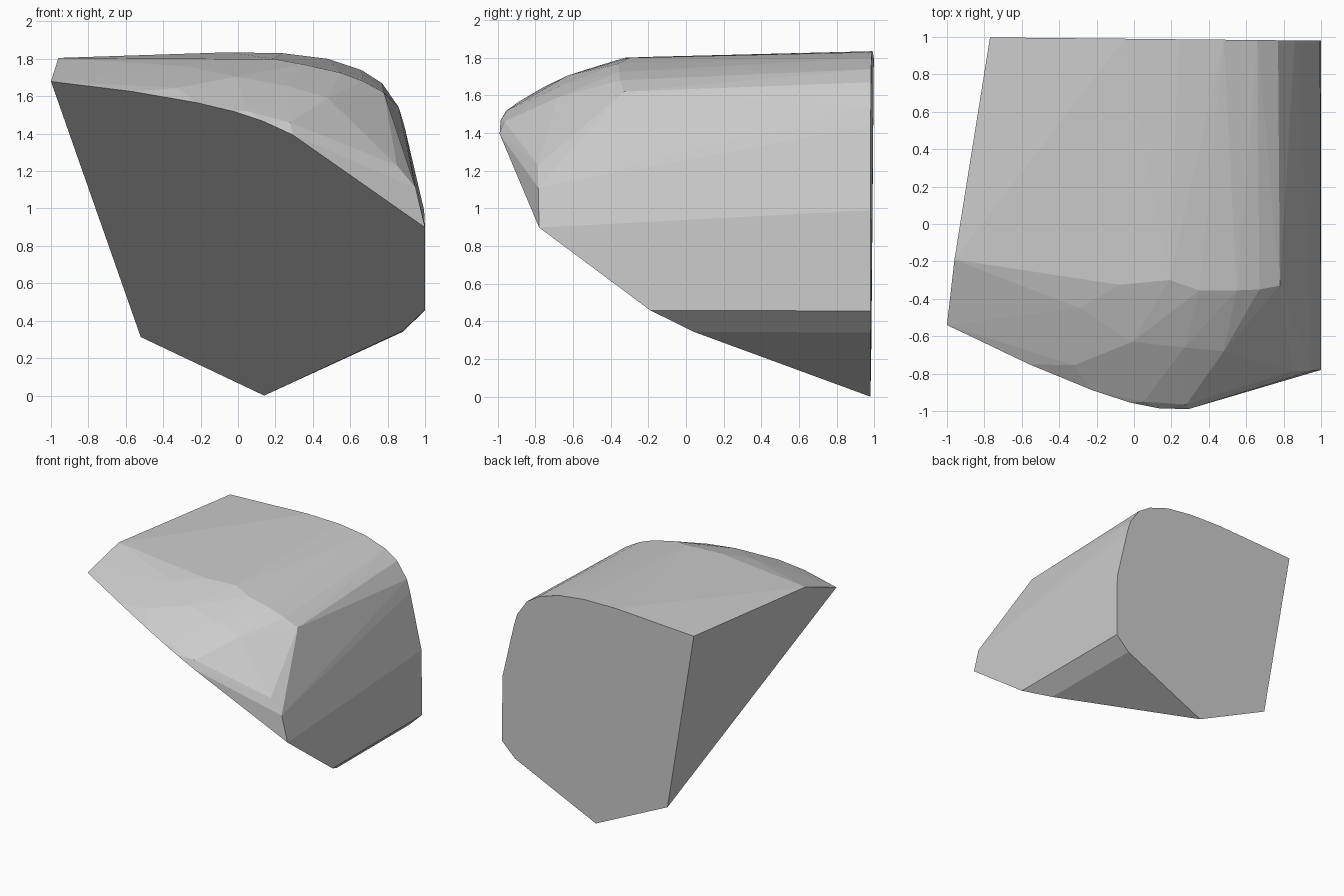
import bpy
import bmesh

if "Cube" in bpy.data.objects:
    bpy.data.objects.remove(bpy.data.objects["Cube"])

# One flat grey for the whole stone
grey = bpy.data.materials.new("stone grey")
grey.diffuse_color = (0.6, 0.6, 0.6, 1)
grey.use_nodes = True
grey.node_tree.nodes["Principled BSDF"].inputs["Base Color"].default_value = grey.diffuse_color


def under(x, y):
    """Point on the large slanted cut under the front."""
    return (x, y, 0.797 - 0.48 * x - 0.745 * y)


# Edge of the slanted underside cut
cut_edge = [under(x, y) for x, y in [
    (0.14, 0.98), (0.88, 0.04), (1.0, -0.19), (1.0, -0.78), (0.29, -0.99),
    (0.13, -0.985), (-0.02, -0.955), (-0.22, -0.89), (-0.56, -0.75),
    (-1.0, -0.54), (-0.52, 0.985)]]

# Flat back outline (x, z)
back = [(x, 0.99 - 0.01 * x, z) for x, z in [
    (-0.77, 1.8), (-0.05, 1.835), (0.24, 1.83), (0.48, 1.8), (0.66, 1.74),
    (0.77, 1.67), (0.86, 1.54), (0.89, 1.44), (0.995, 0.99),
    (1.0, 0.455), (0.88, 0.34)]]

# Brow where the top turns down to the front, and the blunt nose below it
brow = [(-0.96, -0.19, 1.805), (-0.08, -0.325, 1.8), (0.19, -0.3, 1.8),
        (0.35, -0.355, 1.77), (0.55, -0.355, 1.725), (0.67, -0.35, 1.68),
        (0.78, -0.33, 1.62)]
nose = [(-0.29, -0.45, 1.762), (-0.01, -0.63, 1.705), (0.27, -0.66, 1.655),
        (0.48, -0.68, 1.59), (-0.32, -0.755, 1.645), (0.05, -0.95, 1.52),
        (0.28, -0.965, 1.46), (0.85, -0.785, 1.23), (0.95, -0.785, 1.11)]

# Stone: faceted convex skin around the outlines
bm = bmesh.new()
for p in cut_edge + back + brow + nose:
    bm.verts.new(p)
res = bmesh.ops.convex_hull(bm, input=bm.verts[:])
spare = {v for v in res["geom_interior"] + res["geom_unused"]
         if isinstance(v, bmesh.types.BMVert) and not v.link_faces}
bmesh.ops.delete(bm, geom=list(spare), context='VERTS')
bmesh.ops.dissolve_limit(bm, angle_limit=0.015, verts=bm.verts[:], edges=bm.edges[:])
bmesh.ops.recalc_face_normals(bm, faces=bm.faces[:])
mesh = bpy.data.meshes.new("stone")
bm.to_mesh(mesh)
bm.free()
mesh.materials.append(grey)
bpy.context.collection.objects.link(bpy.data.objects.new("stone", mesh))
